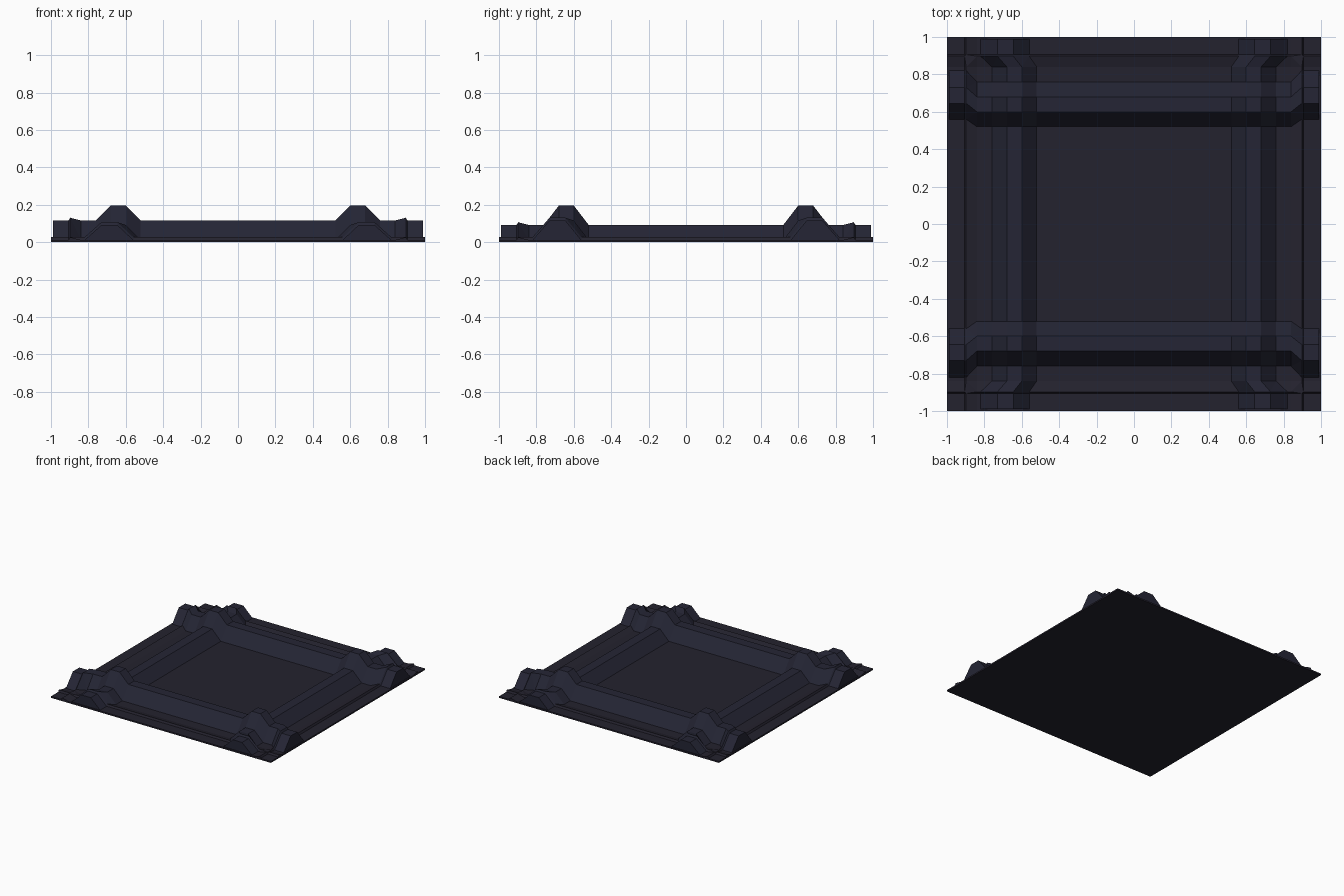
import bpy, bmesh

if "Cube" in bpy.data.objects:
    bpy.data.objects.remove(bpy.data.objects["Cube"])


def make_mat(name, rgb):
    m = bpy.data.materials.new(name)
    m.diffuse_color = (*rgb, 1)
    m.use_nodes = True
    m.node_tree.nodes["Principled BSDF"].inputs["Base Color"].default_value = m.diffuse_color
    return m


panel_mat = make_mat("dark_panel", (0.0175, 0.0160, 0.0275))
ridge_mat = make_mat("dark_blue_ridge", (0.0180, 0.0185, 0.0350))

FLOOR = 0.012
X_RIDGE, Y_RIDGE = 0.104, 0.080   # rise of ridges running along x / along y

# Half section lines: position, position past the rim, ridge profile, rim lift, ridge still present
HALF = [
    (0.52, 0.56, 0, 0, 1),
    (0.60, 0.645, 1, 0, 1),
    (0.68, 0.73, 1, 0, 1),
    (0.76, 0.82, 0, 0, 1),
    (0.84, 0.84, 0, 0, 1),
    (0.897, 0.897, 0, 0.015, 1),
    (0.906, 0.906, 0, 0, 1),
    (0.99, 0.99, 0, 0, 1),
    (0.99, 0.99, 0, 0, 0),      # blunt ridge end
    (1.0, 1.0, 0, 0, 0),
]
lines = [(-p, -e, r, m, a) for p, e, r, m, a in reversed(HALF)] + HALF


def place(line, other):
    """Ridge lines step outward where they cross the rim."""
    t = min(max((abs(other[0]) - 0.84) / 0.057, 0), 1)
    return line[0] + (line[1] - line[0]) * t


# Embossed panel: crossing ridges drape over each other and over the rim
bm = bmesh.new()
grid = []
for lx in lines:
    row = []
    for ly in lines:
        z = FLOOR + max(lx[3], ly[3])
        z += Y_RIDGE * lx[2] * ly[4] + X_RIDGE * ly[2] * lx[4]
        row.append(bm.verts.new((place(lx, ly), place(ly, lx), z)))
    grid.append(row)

n = len(lines)
for i in range(n - 1):
    for j in range(n - 1):
        f = bm.faces.new((grid[i][j], grid[i + 1][j],
                          grid[i + 1][j + 1], grid[i][j + 1]))
        on_ridge = (lines[i][2] or lines[i + 1][2] or
                    lines[j][2] or lines[j + 1][2])
        f.material_index = 1 if on_ridge else 0

# Plate edge and underside
edges = [e for e in bm.edges if e.is_boundary]
res = bmesh.ops.extrude_edge_only(bm, edges=edges)
low = [g for g in res["geom"] if isinstance(g, bmesh.types.BMVert)]
for v in low:
    v.co.z = 0
rim = [e for e in bm.edges if e.is_boundary]
bmesh.ops.holes_fill(bm, edges=rim, sides=0)
for f in bm.faces:
    if all(v.co.z < FLOOR + 0.001 for v in f.verts):
        f.material_index = 0

# Clean up collapsed and flat faces
bmesh.ops.remove_doubles(bm, verts=bm.verts, dist=0.0005)
bmesh.ops.triangulate(bm, faces=[f for f in bm.faces if len(f.verts) == 4])
bmesh.ops.recalc_face_normals(bm, faces=bm.faces)
bmesh.ops.dissolve_limit(bm, angle_limit=0.01, verts=bm.verts, edges=bm.edges,
                         delimit={'MATERIAL'})

me = bpy.data.meshes.new("embossed_floor_panel")
bm.to_mesh(me)
bm.free()
me.materials.append(panel_mat)
me.materials.append(ridge_mat)
ob = bpy.data.objects.new("embossed_floor_panel", me)
bpy.context.collection.objects.link(ob)
